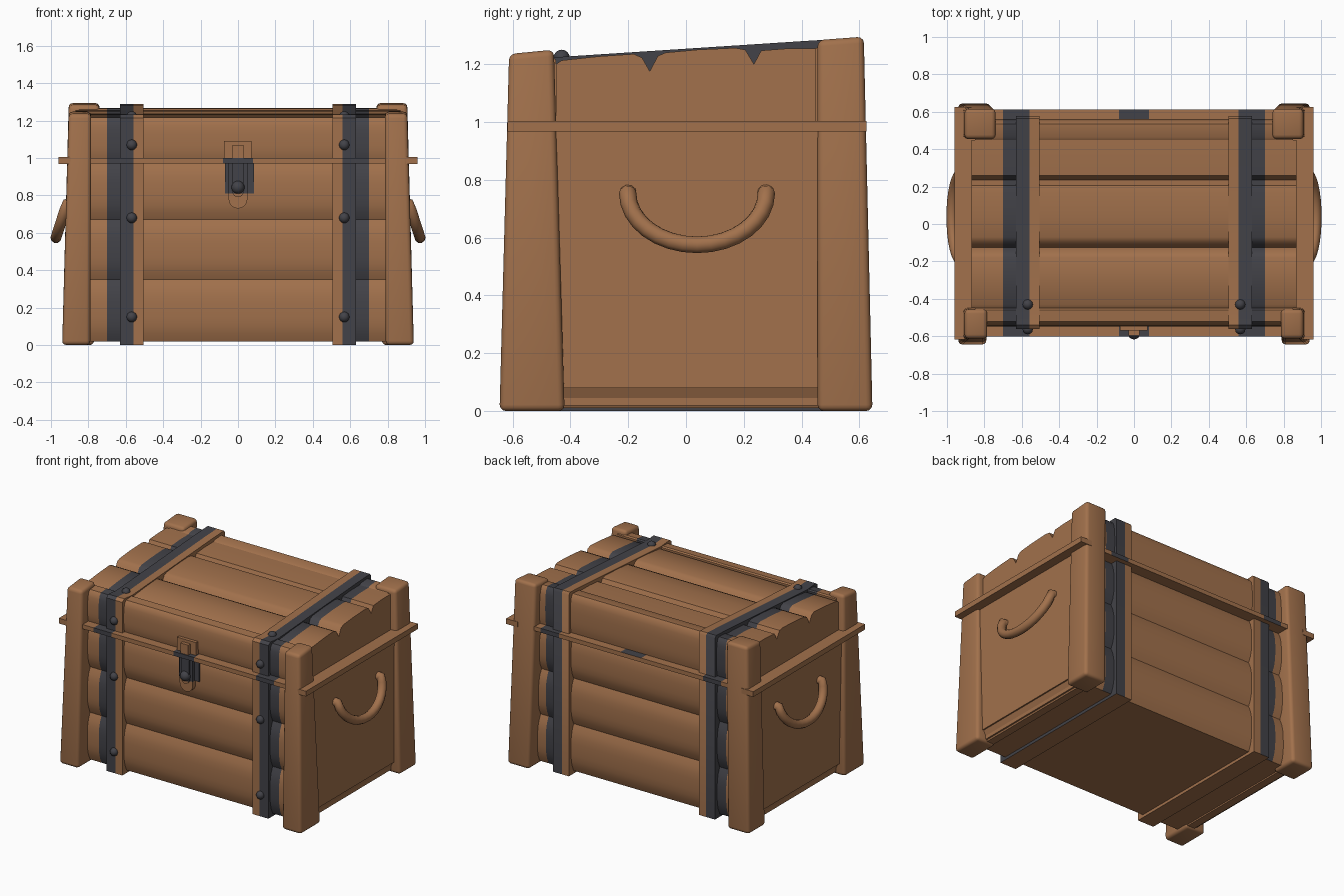
import bpy, bmesh, math
from mathutils import Vector

if "Cube" in bpy.data.objects:
    bpy.data.objects.remove(bpy.data.objects["Cube"])

def make_mat(name, col):
    m = bpy.data.materials.new(name)
    m.diffuse_color = (*col, 1)
    m.use_nodes = True
    m.node_tree.nodes["Principled BSDF"].inputs["Base Color"].default_value = m.diffuse_color
    return m

WOOD = make_mat("brown_wood", (0.36, 0.165, 0.072))
IRON = make_mat("dark_iron", (0.055, 0.055, 0.065))
BANDS = [(-0.70, -0.56), (0.56, 0.70)]   # dark stripes along x

def finish(name, bm, angle=40, dark=None):
    """dark: None = wood, 'all' = iron, 'bands' = iron inside the x bands"""
    bands = BANDS if dark == "bands" else BANDS + [(-0.08, 0.08)] if dark == "rim" else []
    for pair in bands:
        for x in pair:
            bmesh.ops.bisect_plane(bm, geom=bm.verts[:] + bm.edges[:] + bm.faces[:],
                                   plane_co=(x, 0, 0), plane_no=(1, 0, 0))
    bmesh.ops.recalc_face_normals(bm, faces=bm.faces[:])
    for f in bm.faces:
        c = f.calc_center_median()
        if dark == "all":
            f.material_index = 1
        for a, b in bands:
            front_only = abs(a) < 0.1 and c.y > -0.3 and abs(f.normal.z) < 0.5
            if a < c.x < b and f.normal.z > -0.5 and abs(f.normal.x) < 0.9 and not front_only:
                f.material_index = 1
            if a < c.x < b and abs(f.normal.x) > 0.9 and dark == "bands":
                f.material_index = 1
    me = bpy.data.meshes.new(name)
    bm.to_mesh(me)
    bm.free()
    me.materials.append(WOOD)
    me.materials.append(IRON)
    ob = bpy.data.objects.new(name, me)
    bpy.context.collection.objects.link(ob)
    bpy.ops.object.select_all(action='DESELECT')
    ob.select_set(True)
    bpy.context.view_layer.objects.active = ob
    bpy.ops.object.shade_smooth_by_angle(angle=math.radians(angle))
    return ob

def prism(name, pts, x0, x1, dark=None):
    """Extrude a (y, z) profile from x0 to x1."""
    bm = bmesh.new()
    f = bm.faces.new([bm.verts.new((x0, y, z)) for y, z in pts])
    r = bmesh.ops.extrude_face_region(bm, geom=[f])
    vs = [v for v in r["geom"] if isinstance(v, bmesh.types.BMVert)]
    bmesh.ops.translate(bm, verts=vs, vec=(x1 - x0, 0, 0))
    return finish(name, bm, dark=dark)

def block(name, x, y, z, dark=None, bevel=0.0, top=None, slope=0.0):
    """Box; top = (x range, y range) tapers it, slope raises the back of the top."""
    bm = bmesh.new()
    bmesh.ops.create_cube(bm, size=1)
    tx, ty = top or (x, y)
    for v in bm.verts:
        up = v.co.z > 0
        i, j = int(v.co.x > 0), int(v.co.y > 0)
        v.co = Vector(((tx if up else x)[i], (ty if up else y)[j],
                       z[1] + slope * j if up else z[0]))
    if bevel:
        bmesh.ops.bevel(bm, geom=bm.edges[:], offset=bevel, segments=3,
                        profile=0.5, affect='EDGES')
    return finish(name, bm, dark=dark)

def bulge(p, q, depth, n=8):
    """Rounded plank outline from p to q, bulging to the right of travel."""
    p, q = Vector(p), Vector(q)
    d = (q - p).normalized()
    nrm = Vector((d.y, -d.x))
    out = []
    for i in range(n + 1):
        t = i / n
        k = (1 - abs(2 * t - 1) ** 3)
        out.append(tuple(p.lerp(q, t) + nrm * depth * k))
    return out

# chest body: three rounded planks at front and back
zs = [0.02, 0.35, 0.67, 0.98]
prof = []
for a, b in zip(zs, zs[1:]):
    prof += bulge((0.525, a), (0.525, b), 0.03)[:-1]
prof.append((0.525, 0.98))
for a, b in zip(zs[::-1], zs[-2::-1]):
    prof += bulge((-0.515, a), (-0.515, b), 0.03)[:-1]
prof.append((-0.515, 0.02))
prism("body_planks", prof, -0.87, 0.87, "bands")

# lid: front and back boards, three notched top planks
prism("lid_planks", [(0.45, 0.99), (0.45, 1.255), (0.35, 1.254), (0.26, 1.247), (0.235, 1.2),
                     (0.205, 1.25), (0.17, 1.256), (0.04, 1.25), (-0.07, 1.24), (-0.098, 1.228),
                     (-0.125, 1.175), (-0.152, 1.222), (-0.18, 1.235), (-0.3, 1.227),
                     (-0.43, 1.213), (-0.45, 1.2), (-0.45, 0.99)], -0.87, 0.87, "bands")
prism("lid_front_board", [(-0.45, 0.99), (-0.45, 1.215), (-0.46, 1.222), (-0.52, 1.216)]
      + bulge((-0.535, 1.2), (-0.535, 0.99), 0.012), -0.85, 0.85, "bands")
prism("lid_back_board", [(0.45, 0.99)] + bulge((0.55, 0.99), (0.55, 1.25), 0.012)
      + [(0.535, 1.268), (0.465, 1.264), (0.45, 1.255)], -0.85, 0.85, "bands")

# rim between body and lid
block("rim", (-0.95, 0.95), (-0.602, 0.612), (0.97, 1.0), "rim")
for s in (-1, 1):
    side = "left" if s < 0 else "right"
    mx = lambda a, b: tuple(sorted((s * a, s * b)))
    block(f"rim_end_{side}", mx(0.87, 0.96), (-0.617, 0.625), (0.967, 1.004))

    # corner posts
    block(f"front_post_{side}", mx(0.79, 0.94), (-0.645, -0.42), (0, 1.235), bevel=0.022,
          top=(mx(0.785, 0.905), (-0.612, -0.457)), slope=0.015)
    block(f"back_post_{side}", mx(0.77, 0.94), (0.455, 0.645), (0, 1.283), bevel=0.022,
          top=(mx(0.74, 0.905), (0.455, 0.615)), slope=0.012)

    # side panel with its recessed lower strip
    block(f"side_panel_{side}", mx(0.84, 0.895), (-0.5, 0.5), (0.08, 0.98))
    block(f"side_sill_{side}", mx(0.8, 0.855), (-0.5, 0.5), (0.01, 0.09),
          top=(mx(0.8, 0.89), (-0.5, 0.5)))

    # strap wrapped around the chest
    prism(f"strap_{side}", [(-0.562, 0), (0.578, 0), (0.578, 1.272), (0.565, 1.288),
                            (0.44, 1.282), (-0.45, 1.224), (-0.54, 1.232), (-0.562, 1.215)],
          *mx(0.505, 0.63), dark="bands")

    # rivets
    for i, (y, z) in enumerate([(-0.562, 1.07), (-0.562, 0.68), (-0.562, 0.15), (-0.43, 1.222)]):
        bm = bmesh.new()
        bmesh.ops.create_uvsphere(bm, u_segments=12, v_segments=8, radius=0.028)
        bmesh.ops.translate(bm, verts=bm.verts[:], vec=(s * 0.568, y, z))
        finish(f"rivet_{side}_{i}", bm, 60, "all")

    # rope handle
    path = [(0.88, -0.2, 0.755)]
    for i in range(17):
        a = math.pi * i / 16
        path.append((0.915 + 0.058 * math.sin(a), 0.038 - 0.24 * math.cos(a),
                     0.755 - 0.18 * math.sin(a)))
    path.append((0.88, 0.276, 0.755))
    bm = bmesh.new()
    rings, P = [], [Vector((s * x, y, z)) for x, y, z in path]
    for i, p in enumerate(P):
        t = (P[min(i + 1, len(P) - 1)] - P[max(i - 1, 0)]).normalized()
        u = t.cross(Vector((0.95 * s, 0, 0.3))).normalized()
        w = t.cross(u)
        rings.append([bm.verts.new(p + 0.03 * (u * math.cos(k * math.pi / 5)
                      + w * math.sin(k * math.pi / 5))) for k in range(10)])
    for r, q in zip(rings, rings[1:]):
        for k in range(10):
            bm.faces.new((r[k], r[(k + 1) % 10], q[(k + 1) % 10], q[k]))
    bm.faces.new(rings[0])
    bm.faces.new(rings[-1])
    finish(f"handle_{side}", bm, 60)

# latch: upper plate, catch, dark patch, rounded hasp and knob
block("latch_plate", (-0.075, 0.072), (-0.57, -0.53), (0.99, 1.09))
block("latch_catch", (-0.03, 0.03), (-0.595, -0.55), (0.99, 1.07))
block("latch_patch", (-0.07, 0.085), (-0.552, -0.543), (0.81, 0.97), "all")

def hasp(name, w, z0, y0, y1, split):
    bm = bmesh.new()
    pts = [(w, 0.975), (-w, 0.975)] + [(-w * math.cos(math.pi * i / 12),
           z0 + w - w * math.sin(math.pi * i / 12)) for i in range(13)]
    f = bm.faces.new([bm.verts.new((x, y0, z)) for x, z in pts])
    r = bmesh.ops.extrude_face_region(bm, geom=[f])
    bmesh.ops.translate(bm, verts=[v for v in r["geom"] if isinstance(v, bmesh.types.BMVert)],
                        vec=(0, y1 - y0, 0))
    bmesh.ops.bisect_plane(bm, geom=bm.verts[:] + bm.edges[:] + bm.faces[:],
                           plane_co=(0, 0, split), plane_no=(0, 0, 1))
    ob = finish(name, bm)
    for p in ob.data.polygons:
        p.material_index = int(p.center.z > split)

hasp("latch_hasp", 0.05, 0.73, -0.53, -0.575, 0.81)
hasp("latch_tongue", 0.03, 0.79, -0.56, -0.588, 0.81)
bm = bmesh.new()
bmesh.ops.create_uvsphere(bm, u_segments=16, v_segments=10, radius=0.035)
bmesh.ops.translate(bm, verts=bm.verts[:], vec=(0, -0.582, 0.843))
finish("latch_knob", bm, 60, "all")
